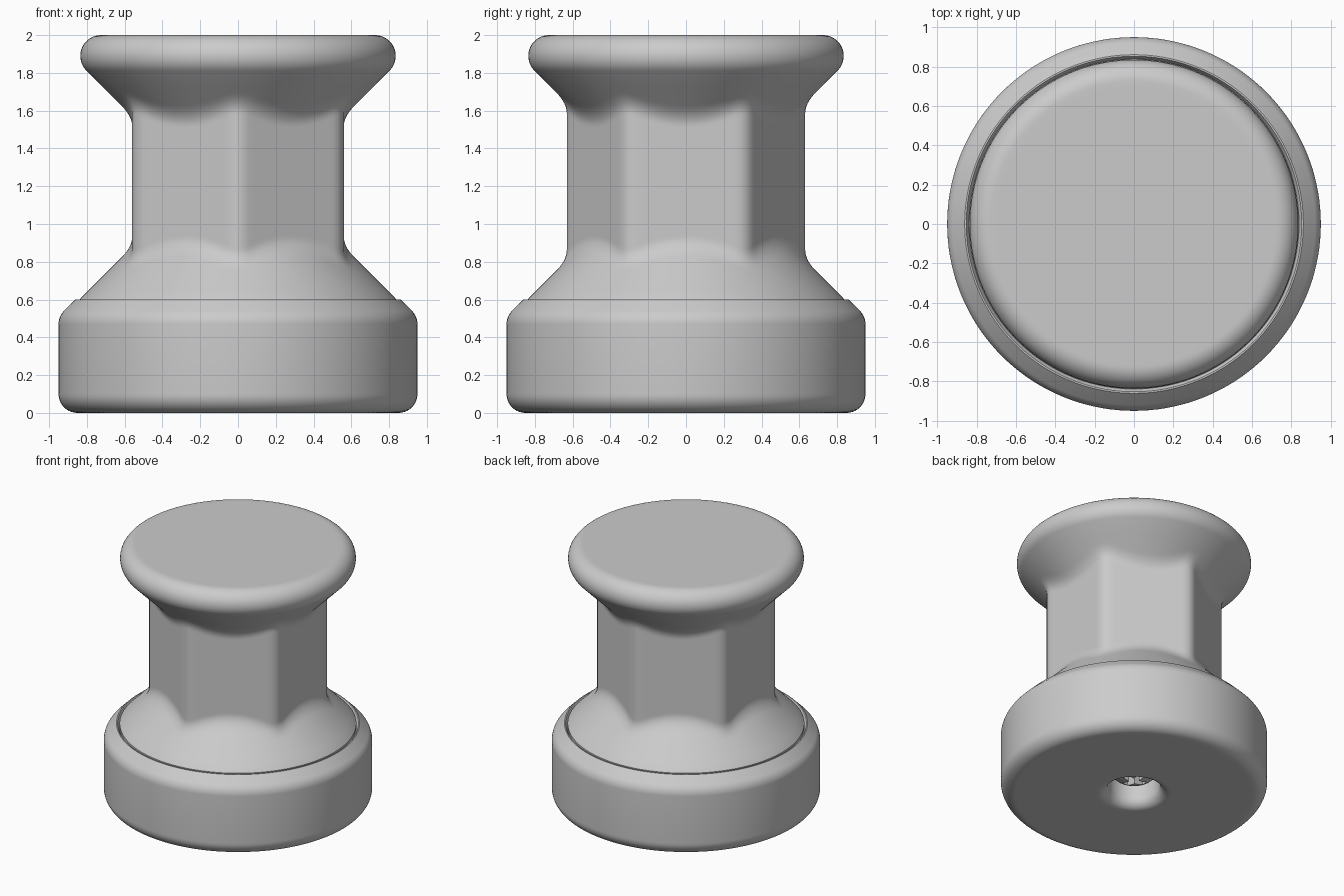
import bpy, bmesh, math
from math import sin, cos, pi, radians

SEGS = 144
FLAT = 0.56          # centre to flat of the hexagonal neck
CORNER = 0.1         # rounding of the neck's corners
BLEND = 0.055        # softness where neck and cones meet

if "Cube" in bpy.data.objects:
    bpy.data.objects.remove(bpy.data.objects["Cube"], do_unlink=True)

grey = bpy.data.materials.new("plain_grey")
grey.use_nodes = True
GREY = (0.6, 0.6, 0.6, 1)
grey.diffuse_color = GREY
grey.node_tree.nodes["Principled BSDF"].inputs["Base Color"].default_value = GREY


def arc(cx, cz, rad, start, end, steps=10):
    """Points (radius, height) along an arc, angles in degrees."""
    angles = [radians(start + (end - start) * i / steps) for i in range(steps + 1)]
    return [(cx + rad * cos(a), cz + rad * sin(a)) for a in angles]


def lathe(name, profile, shape=lambda r, z, a: r):
    """Revolve a profile, capping both ends; shape may vary the radius by angle."""
    bm = bmesh.new()
    rings = []
    for r, z in profile:
        ring = []
        for i in range(SEGS):
            a = 2 * pi * i / SEGS
            rr = shape(r, z, a)
            ring.append(bm.verts.new((rr * cos(a), rr * sin(a), z)))
        rings.append(ring)
    for low, high in zip(rings, rings[1:]):
        for i in range(SEGS):
            j = (i + 1) % SEGS
            bm.faces.new((low[i], low[j], high[j], high[i]))
    bm.faces.new(rings[0])
    bm.faces.new(rings[-1])
    bmesh.ops.recalc_face_normals(bm, faces=bm.faces)
    mesh = bpy.data.meshes.new(name)
    bm.to_mesh(mesh)
    bm.free()
    mesh.materials.append(grey)
    obj = bpy.data.objects.new(name, mesh)
    bpy.context.collection.objects.link(obj)
    return obj


def smooth(obj):
    bpy.ops.object.select_all(action='DESELECT')
    obj.select_set(True)
    bpy.context.view_layer.objects.active = obj
    bpy.ops.object.shade_smooth_by_angle(angle=radians(30))


def hexagon(a):
    """Radius of a rounded hexagon with corners on the y axis."""
    off = abs((a - pi / 2 + pi / 6) % (pi / 3) - pi / 6)
    c = (FLAT - CORNER) / cos(pi / 6)
    if off < math.atan2(CORNER / 2, c + CORNER * cos(pi / 6)):
        return c * cos(off) + math.sqrt(CORNER ** 2 - (c * sin(off)) ** 2)
    return FLAT / cos(pi / 6 - off)


def neck_shape(r, z, a):
    """Soft union of the hexagonal neck with the two cones."""
    if not 0.68 < z < 1.77:
        return r
    h = hexagon(a)
    t = max(BLEND - abs(r - h), 0) / BLEND
    return max(r, h) + t * t * BLEND / 4


# Knob: lower cone, hexagonal neck, upper cone and rounded rim
def cone(z):
    return max(1.44 - z, z - 1.009)


heights = [0.65] + [0.7 + 0.01 * i for i in range(29)]
heights += [1.1, 1.22, 1.34] + [1.46 + 0.01 * i for i in range(28)]
knob_profile = [(0.8, 0.56), (0.836, 0.56), (0.838, 0.6), (0.832, 0.608)]
knob_profile += [(cone(z), z) for z in heights]
knob_profile += arc(0.725, 1.89, 0.11, -45, 90, 18) + [(0.7, 2.0)]
smooth(lathe("knob", knob_profile, neck_shape))

# Round base with a screw hole underneath and a fine groove on top
base_profile = [(0.02, 0.25), (0.185, 0.25)]
base_profile += arc(0.26, 0.075, 0.075, 180, 270)
base_profile += [(0.29, 0), (0.82, 0)]
base_profile += arc(0.85, 0.1, 0.1, -90, 0)
base_profile += arc(0.85, 0.47, 0.1, 0, 45)
base_profile += [(0.861, 0.6), (0.853, 0.6), (0.839, 0.575), (0.7, 0.57)]
smooth(lathe("base", base_profile))

# Domed screw head with a cross recess
dome = [(0.17 * sin(t), 0.2 - 0.1 * cos(t)) for t in [pi / 2 * i / 10 for i in range(1, 11)]]
screw = lathe("screw_head", dome + [(0.17, 0.26)])
for turn in (0, pi / 2):
    bpy.ops.mesh.primitive_cube_add(size=1, location=(0, 0, 0.12), rotation=(0, 0, turn))
    cutter = bpy.context.object
    cutter.name = "recess_cutter"
    cutter.scale = (0.2, 0.05, 0.12)
    cutter.hide_render = True
    mod = screw.modifiers.new("recess", 'BOOLEAN')
    mod.operation = 'DIFFERENCE'
    mod.solver = 'EXACT'
    mod.object = cutter
    bpy.context.view_layer.objects.active = screw
    bpy.ops.object.modifier_apply(modifier=mod.name)
    bpy.data.objects.remove(cutter, do_unlink=True)
smooth(screw)
